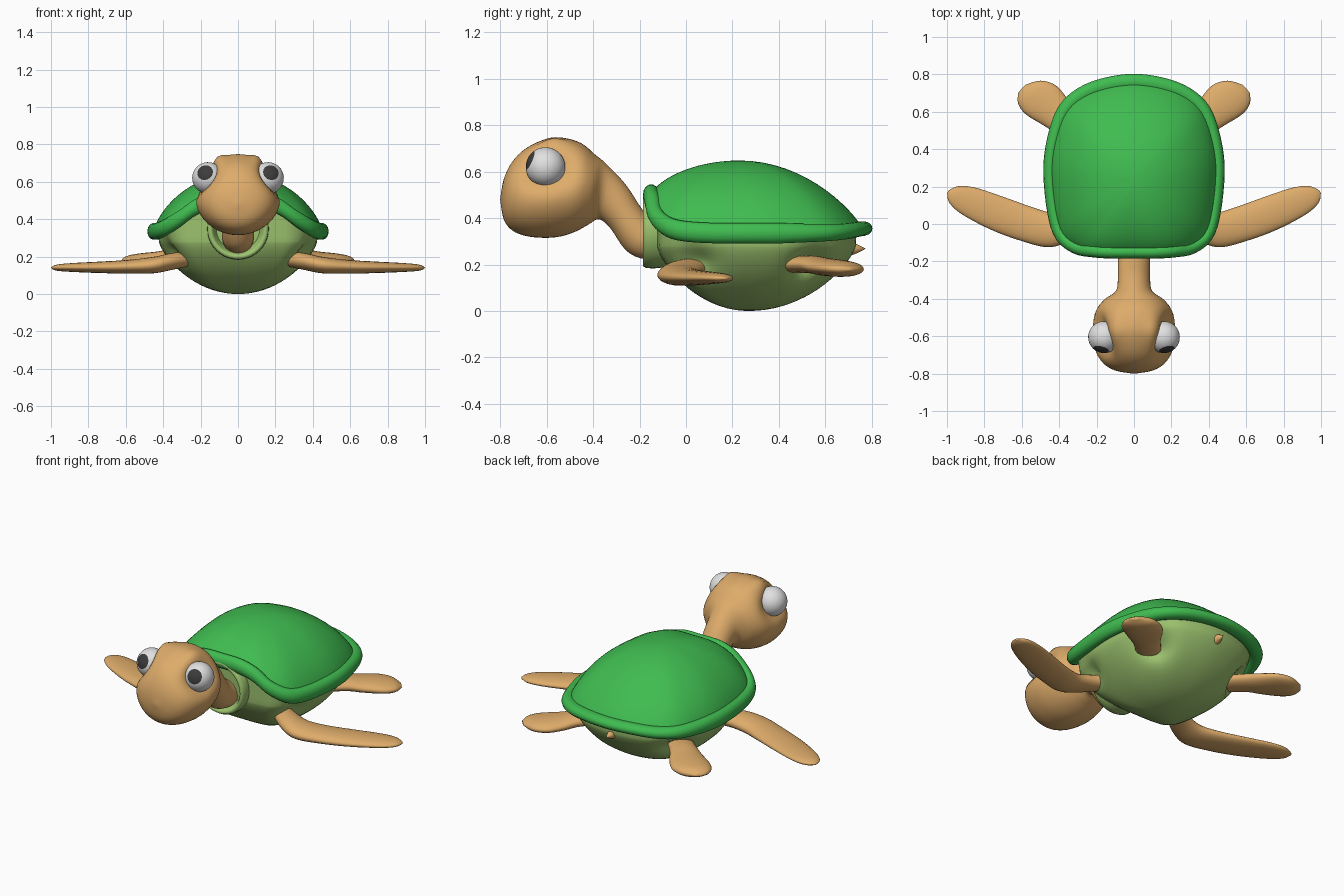
import bpy, bmesh, math
from mathutils import Vector

if "Cube" in bpy.data.objects:
    bpy.data.objects.remove(bpy.data.objects["Cube"])

TAU = 2 * math.pi


def material(name, rgb):
    m = bpy.data.materials.new(name)
    m.diffuse_color = (*rgb, 1)
    m.use_nodes = True
    m.node_tree.nodes["Principled BSDF"].inputs["Base Color"].default_value = m.diffuse_color
    return m


SKIN = material("tan skin", (0.73, 0.41, 0.145))
SHELL = material("shell green", (0.05, 0.50, 0.08))
BELLY = material("belly green", (0.34, 0.55, 0.16))
WHITE = material("eye white", (0.75, 0.75, 0.75))
BLACK = material("pupil black", (0.045, 0.045, 0.045))


def spline(pts, steps, closed=False):
    """Catmull-Rom through tuples of any length."""
    n, out = len(pts), []
    for i in range(n if closed else n - 1):
        idx = [i - 1, i, i + 1, i + 2]
        idx = [k % n if closed else min(max(k, 0), n - 1) for k in idx]
        for s in range(steps):
            t = s / steps
            out.append(tuple(
                0.5 * (2 * b + (c - a) * t + (2 * a - 5 * b + 4 * c - d) * t * t
                       + (3 * b - a - 3 * c + d) * t ** 3)
                for a, b, c, d in zip(*(pts[k] for k in idx))))
    if not closed:
        out.append(tuple(pts[-1]))
    return out


def skin(name, rings, mat, wrap=False, cap=True):
    """Join rings of points into a smooth surface."""
    bm = bmesh.new()
    vs = [[bm.verts.new(p) for p in r] for r in rings]
    m, n = len(vs), len(vs[0])
    for i in range(m if wrap else m - 1):
        a, b = vs[i], vs[(i + 1) % m]
        for j in range(n):
            k = (j + 1) % n
            bm.faces.new((a[j], a[k], b[k], b[j]))
    if cap and not wrap:
        bm.faces.new(vs[0])
        bm.faces.new(vs[-1])
    bmesh.ops.remove_doubles(bm, verts=bm.verts, dist=1e-5)
    bmesh.ops.recalc_face_normals(bm, faces=bm.faces)
    for f in bm.faces:
        f.smooth = True
    me = bpy.data.meshes.new(name)
    bm.to_mesh(me)
    bm.free()
    me.materials.append(mat)
    ob = bpy.data.objects.new(name, me)
    bpy.context.collection.objects.link(ob)
    return ob


# Shell edge path: half of it, mirrored into a closed loop
half = [(0, -.15, .50), (.12, -.15, .498), (.22, -.143, .468), (.31, -.125, .405),
        (.39, -.06, .355), (.43, .07, .337), (.45, .28, .335), (.432, .44, .335),
        (.375, .60, .337), (.28, .69, .343), (.15, .74, .352), (0, .76, .355)]
edge = spline(half + [(-x, y, z) for x, y, z in half[-2:0:-1]], 4, closed=True)

# Shell rim: oval tube along the edge, flatter and wider at the back
rim = []
for i, p in enumerate(edge):
    a, b = edge[i - 1], edge[(i + 1) % len(edge)]
    out = Vector((b[1] - a[1], a[0] - b[0], 0)).normalized()
    back = min(1, max(0, (p[1] - .4) / .35))
    rx, rz = .035 + .008 * back, .045 - .013 * back
    rim.append([Vector(p) + out * (rx * math.cos(TAU * k / 14))
                + Vector((0, 0, rz * math.sin(TAU * k / 14))) for k in range(14)])
skin("shell_rim", rim, SHELL, wrap=True)

# Shell dome: full at the sides, flatter slope at the back
dome = []
for i in range(17):
    r = math.sin(math.pi / 2 * (1 - i / 16))
    ring = []
    for x, y, z in edge:
        h = max(0, 1 - r * r) ** (.68 + .16 * max(0, (y - .25) / .51) ** 2)
        ring.append((x * r, .23 + (y - .23) * r, z + (.648 - z) * h))
    dome.append(ring)
skin("shell_dome", dome, SHELL, cap=False)

# Belly: short wall below the rim, then a bowl, dented where the flippers enter
sockets = [Vector((s * x, y, .19)) for s in (1, -1) for x, y in ((.41, .02), (.33, .56))]


def dent(p):
    p, c = Vector(p), Vector((0, .27, .22))
    k = sum(math.exp(-((p - s).length / .085) ** 2) for s in sockets)
    return c + (p - c) * (1 - .2 * k) if k > .01 else p


belly = []
for i in range(5):
    t = i / 5
    k = .95 - .01 * t
    belly.append([dent((x * k, .27 + (y - .27) * k, z + (.28 - z) * t)) for x, y, z in edge])
for i in range(21):
    r = math.sin(math.pi / 2 * (1 - i / 20))
    z = .28 - .28 * max(0, 1 - r * r) ** .75
    belly.append([dent((x * .94 * r, .27 + (y - .27) * .94 * r, z)) for x, y, _ in edge])
skin("belly", belly, BELLY, cap=False)

# Collar: lathed ring around the neck opening
collar = [(.14, .0), (.16, -.09), (.165, -.14), (.163, -.172), (.155, -.185),
          (.142, -.185), (.133, -.172), (.122, -.14), (.10, -.09), (0, -.08)]
skin("collar", [[(r * math.cos(TAU * k / 40), y, .348 + r * math.sin(TAU * k / 40))
                 for k in range(40)] for r, y in collar], BELLY, cap=False)

# Head and neck: sections of top y, top z, bottom y, bottom z, half width
sections = [(-.80, .485, -.80, .475, .005), (-.785, .567, -.785, .395, .095),
            (-.75, .64, -.75, .348, .16), (-.69, .70, -.69, .323, .205),
            (-.60, .742, -.61, .315, .23), (-.53, .746, -.54, .321, .227),
            (-.45, .722, -.475, .342, .207), (-.39, .672, -.42, .372, .16),
            (-.345, .635, -.375, .395, .098), (-.26, .545, -.325, .355, .086),
            (-.19, .44, -.265, .268, .086), (-.14, .39, -.20, .228, .086),
            (-.06, .36, -.08, .21, .08)]
EYE = Vector((.16, -.605, .62))
head = []
for yt, zt, yb, zb, w in spline(sections, 4):
    ring = []
    for k in range(48):
        c, s = math.cos(TAU * k / 48), math.sin(TAU * k / 48)
        y, z = (yt + yb) / 2 + (yt - yb) / 2 * s, (zt + zb) / 2 + (zt - zb) / 2 * s
        # eye sockets pressed in at both sides, brow bumps above them
        press = math.exp(-((z - EYE.z) / .075) ** 2 - ((y + .61) / .12) ** 2)
        x = w * c * (1 - .42 * press)
        if s > 0:
            z += .02 * math.exp(-((abs(x) - .105) / .03) ** 2 - ((y + .58) / .09) ** 2) * s
        ring.append((x, y, z))
    head.append(ring)
skin("head_and_neck", head, SKIN)


# Flippers: sections of centre x y z, half chord x y, half thickness
def flipper(name, secs, s):
    rings = []
    for x, y, z, u, v, t in spline(secs, 6):
        rings.append([(s * (x + u * math.cos(a)), y + v * math.cos(a), z + t * math.sin(a))
                      for a in (TAU * k / 24 for k in range(24))])
    skin(name, rings, SKIN)


front = [(.25, .05, .19, .02, .05, .04), (.35, -.01, .175, .0, .08, .045),
         (.45, -.032, .155, -.01, .092, .044), (.58, .002, .146, -.03, .09, .037),
         (.73, .057, .143, -.04, .085, .031), (.88, .122, .142, -.04, .07, .024),
         (.96, .158, .141, -.027, .045, .017), (.995, .172, .14, -.004, .008, .004)]
back = [(.28, .46, .20, -.05, .05, .035), (.36, .54, .20, -.05, .06, .038),
        (.42, .60, .19, -.06, .075, .038), (.50, .665, .183, -.08, .077, .036),
        (.56, .706, .18, -.06, .06, .028), (.60, .724, .178, -.018, .02, .008)]
for side, s in (("left", 1), ("right", -1)):
    flipper("front_flipper_" + side, front, s)
    flipper("back_flipper_" + side, back, s)

    # Eye: sphere around its gaze axis, pupil faces within 30 degrees of it
    gaze = Vector((s * .018, -.075, .033)).normalized()
    u = gaze.orthogonal().normalized()
    v = gaze.cross(u)
    c = Vector((s * EYE.x, EYE.y, EYE.z))
    eye = skin("eye_" + side, [[
        c + .085 * (gaze * math.cos(math.pi * i / 24)
                    + (u * math.cos(TAU * k / 32) + v * math.sin(TAU * k / 32))
                    * math.sin(math.pi * i / 24)) for k in range(32)]
        for i in range(25)], WHITE, cap=False)
    eye.data.materials.append(BLACK)
    for f in eye.data.polygons:
        if (f.center - c).normalized().dot(gaze) > math.cos(math.radians(30)):
            f.material_index = 1

# Tail: small cone
skin("tail", [[(r * math.cos(TAU * k / 16), y, .268 + r * math.sin(TAU * k / 16))
               for k in range(16)] for r, y in
              ((.042, .66), (.034, .70), (.018, .74), (.001, .772))], SKIN)
